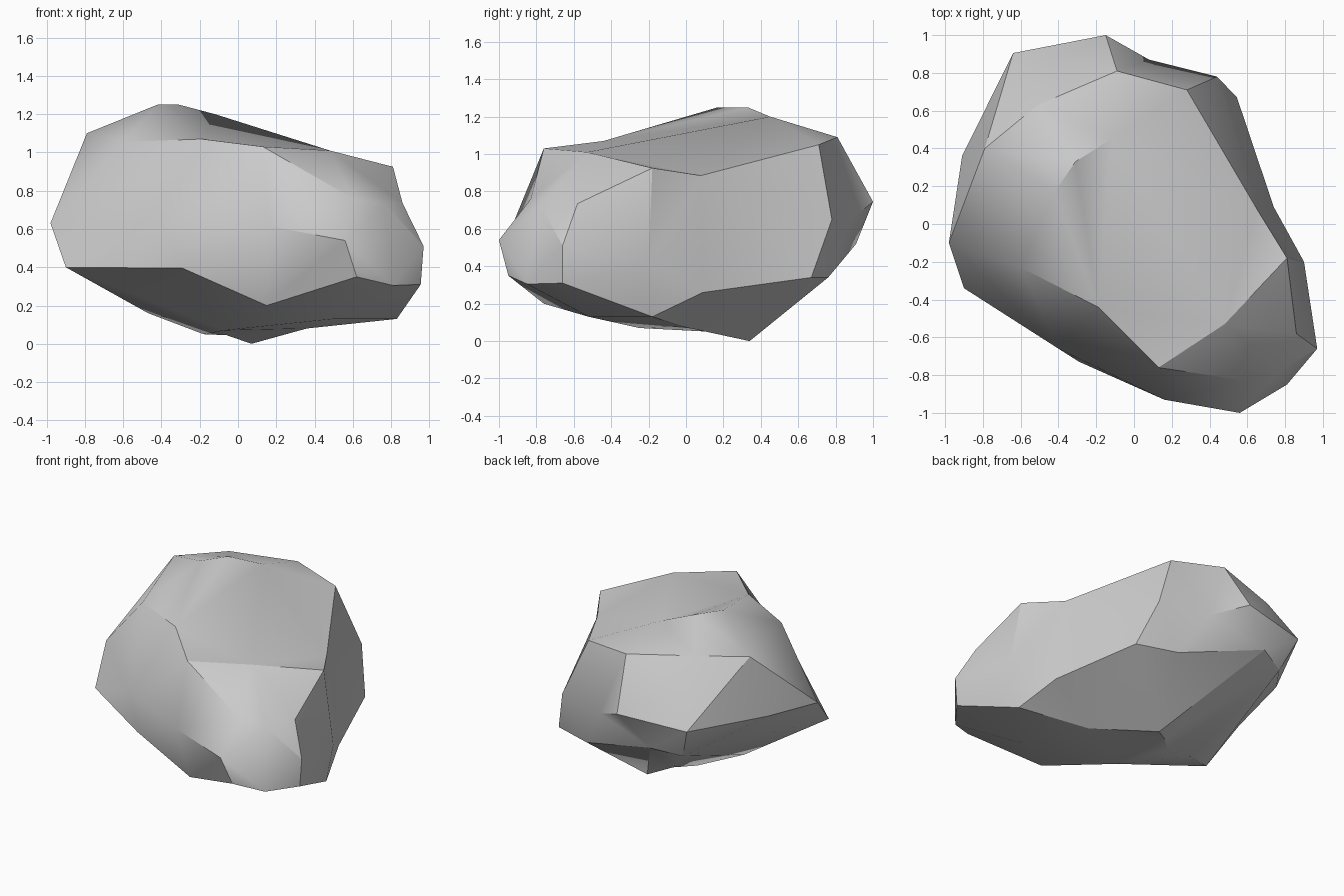
import bpy
import bmesh
from mathutils import Vector

default_cube = bpy.data.objects.get("Cube")
if default_cube:
    bpy.data.objects.remove(default_cube, do_unlink=True)

CORE = Vector((0, 0, 0.6))   # middle of the boulder

# Raised ridge on top
crown = {"a": (-.42, .17, 1.25), "b": (-.31, .33, 1.25), "c": (-.12, .45, 1.2)}

# Rim around the top plane
rim = {"A": (-.79, .4, 1.1), "B": (-.6, -.23, 1.055), "C": (-.19, -.44, 1.07),
       "D": (.13, -.76, 1.03), "E": (.48, -.53, 1.01), "F": (.81, -.18, .925),
       "G": (.65, .08, .885), "H": (.28, .71, 1.05), "I": (-.09, .81, 1.09),
       "J": (-.51, .63, 1.12), "Y": (-.4, .88, .9)}

# Shoulder and widest corners around the sides
girdle = {"K": (.6, -.83, .76), "L": (.77, -.78, .73), "M": (.86, -.58, .735),
          "N": (.97, -.66, .51), "O": (.9, -.2, .42), "P": (.44, .78, .65),
          "Q": (.08, .87, .64), "R": (-.15, 1, .745), "S": (-.64, .905, .71),
          "T": (-.91, .36, .69), "U": (-.98, -.1, .63), "V": (-.4, -.66, .625),
          "W": (.16, -.93, .615), "X": (.56, -1, .54)}

# Lower corners where the sides turn under
skirt = {"d": (-.9, -.34, .4), "e": (-.29, -.73, .395), "f": (.15, -.76, .2),
         "g": (.62, -.95, .35), "h": (.81, -.85, .305), "i": (.955, -.66, .31),
         "j": (.83, -.18, .13), "k": (.74, .09, .26), "l": (.545, .67, .34),
         "u": (.26, .76, .34), "v": (-.35, .91, .52), "m": (-.55, .82, .48)}

# Underside, down to the resting point
base = {"n": (.07, .34, 0), "o": (-.06, .235, .045), "p": (-.18, .13, .05),
        "q": (-.47, .01, .16), "r": (.36, -.03, .08), "s": (.5, -.52, .13),
        "t": (-.07, -.25, .07)}

# Creases that run from corner to corner
top_creases = ["ABCDEFGHIY", "abcH", "cI", "AaB", "aC", "AJS"]
side_creases = ["DKLM", "FMNi", "HPl", "ATS", "TUd", "AU", "UV", "BV", "DW",
                "VWXg", "eV", "RS", "Sm", "KX"]
under_creases = ["defghijkluvm", "nopqd", "qm", "pt", "tf", "nrj", "nl", "md"]


def make_material(name, colour):
    material = bpy.data.materials.new(name)
    material.use_nodes = True
    material.diffuse_color = colour
    shader = next(n for n in material.node_tree.nodes if n.type == "BSDF_PRINCIPLED")
    shader.inputs["Base Color"].default_value = colour
    return material


def arcs_cross(a, b, c, d):
    """Tell whether arcs a-b and c-d cross on the ball."""
    first, second = a.co.cross(b.co), c.co.cross(d.co)
    return (len({a, b, c, d}) == 4
            and first.dot(c.co) * first.dot(d.co) < 0
            and second.dot(a.co) * second.dot(b.co) < 0
            and (a.co + b.co).dot(c.co + d.co) > 0)


def force_crease(bm, a, b):
    """Turn the edges that lie across a-b until a-b is itself an edge."""
    waiting = [e for e in bm.edges if arcs_cross(a, b, *e.verts)]
    for attempt in range(200):
        if not waiting:
            return
        edge = waiting.pop(0)
        tips = [v for f in edge.link_faces for v in f.verts if v not in edge.verts]
        if arcs_cross(*tips, *edge.verts):
            edge = bmesh.utils.edge_rotate(edge, True) or edge
        if arcs_cross(a, b, *edge.verts):
            waiting.append(edge)


def skin_corners(corners, creases):
    """Skin the corners over a ball, set the creases, then shape the boulder."""
    bm = bmesh.new()
    verts = {key: bm.verts.new((Vector(place) - CORE).normalized())
             for key, place in corners.items()}
    bmesh.ops.convex_hull(bm, input=list(bm.verts))
    for chain in creases:
        for start, end in zip(chain, chain[1:]):
            force_crease(bm, verts[start], verts[end])
    for key, place in corners.items():
        verts[key].co = place
    bmesh.ops.recalc_face_normals(bm, faces=list(bm.faces))
    return bm


# Boulder
mesh = bpy.data.meshes.new("boulder")
bm = skin_corners({**crown, **rim, **girdle, **skirt, **base},
                  top_creases + side_creases + under_creases)
bm.to_mesh(mesh)
bm.free()
mesh.materials.append(make_material("stone grey", (.6, .6, .6, 1)))
boulder = bpy.data.objects.new("boulder", mesh)
bpy.context.collection.objects.link(boulder)

# Soft facets with crisp main edges
bpy.ops.object.select_all(action="DESELECT")
boulder.select_set(True)
bpy.context.view_layer.objects.active = boulder
bpy.ops.object.shade_smooth_by_angle(angle=.52)
